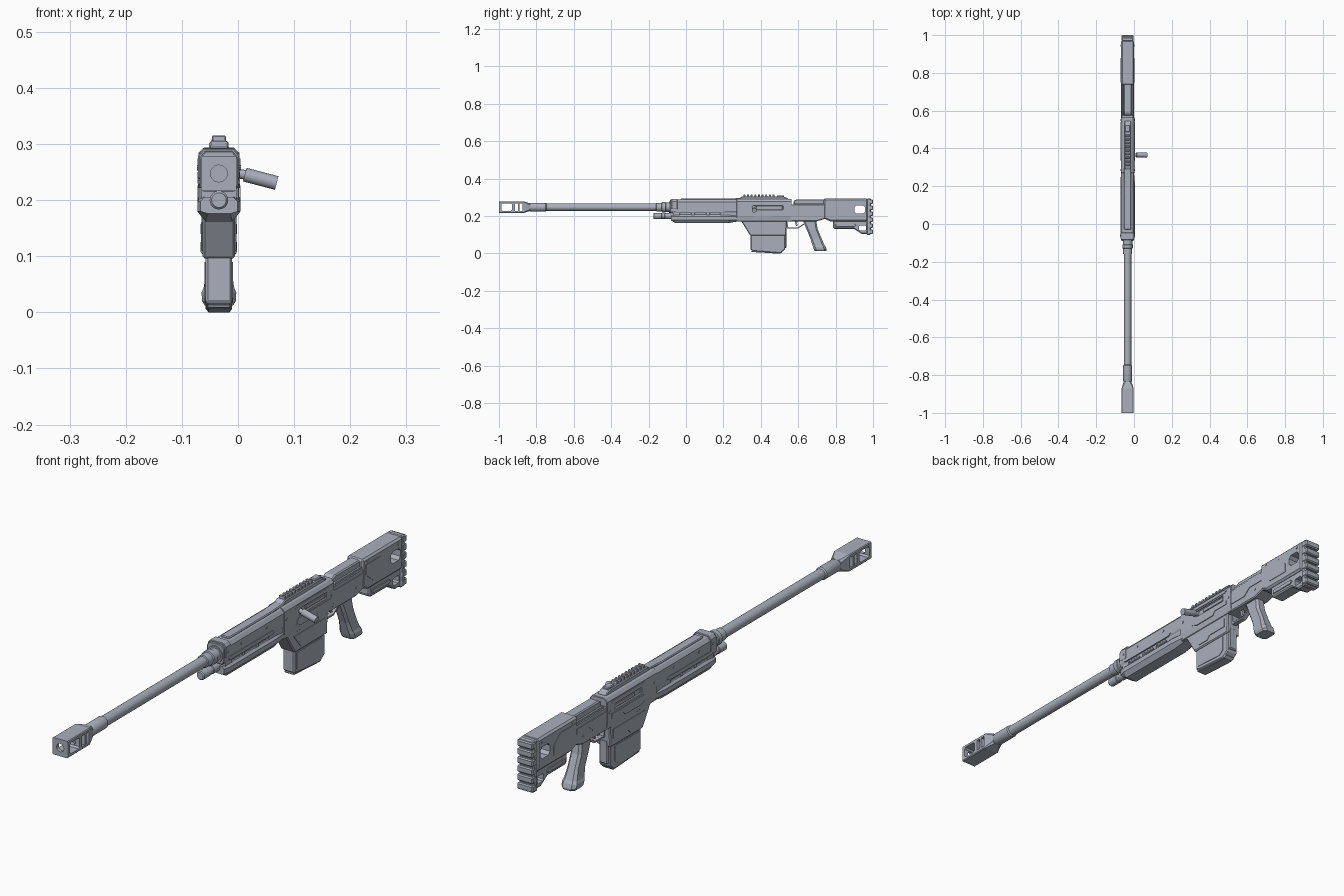
import bpy, bmesh, math
from mathutils import Vector

if "Cube" in bpy.data.objects:
    bpy.data.objects.remove(bpy.data.objects["Cube"])

CX = -0.034   # centre line of the rifle
BZ = 0.2475   # bore height
mat = bpy.data.materials.new("gunmetal_grey")
mat.diffuse_color = (0.40, 0.43, 0.50, 1)
mat.use_nodes = True
mat.node_tree.nodes["Principled BSDF"].inputs["Base Color"].default_value = mat.diffuse_color


def loft(name, rings, bevel=0.0, smooth=False):
    """Skin a list of equal-length rings and cap both ends."""
    bm = bmesh.new()
    vs = [[bm.verts.new(p) for p in r] for r in rings]
    n = len(rings[0])
    for a, b in zip(vs, vs[1:]):
        for i in range(n):
            bm.faces.new((a[i], a[(i + 1) % n], b[(i + 1) % n], b[i]))
    bm.faces.new(vs[0][::-1])
    bm.faces.new(vs[-1])
    bmesh.ops.recalc_face_normals(bm, faces=bm.faces)
    me = bpy.data.meshes.new(name)
    bm.to_mesh(me)
    bm.free()
    me.materials.append(mat)
    ob = bpy.data.objects.new(name, me)
    bpy.context.collection.objects.link(ob)
    bpy.ops.object.select_all(action='DESELECT')
    bpy.context.view_layer.objects.active = ob
    ob.select_set(True)
    if bevel:
        m = ob.modifiers.new("bevel", 'BEVEL')
        m.width, m.segments, m.limit_method = bevel, 1, 'ANGLE'
        m.angle_limit = math.radians(40)
        bpy.ops.object.modifier_apply(modifier=m.name)
    if smooth:
        bpy.ops.object.shade_smooth_by_angle(angle=math.radians(35))
    return ob


def profile(name, pts, half, bevel=0.0, x=CX):
    """Side outline (y, z) given thickness in x."""
    return loft(name, [[(x + s * half, y, z) for y, z in pts] for s in (-1, 1)], bevel)


def box(name, y0, y1, z0, z1, half, bevel=0.0, x=CX):
    return profile(name, [(y0, z0), (y1, z0), (y1, z1), (y0, z1)], half, bevel, x)


def section(name, half_pts, y0, y1, bevel=0.0):
    """Front outline given as its right half (dx, z), mirrored, run along y."""
    pts = [(CX + x, z) for x, z in half_pts] + [(CX - x, z) for x, z in half_pts[::-1]]
    return loft(name, [[(x, y, z) for x, z in pts] for y in (y0, y1)], bevel)


def tube(name, steps, z=BZ, n=24):
    """Turned part along y: steps of (y, radius)."""
    return loft(name, [[(CX + r * math.cos(2 * math.pi * i / n), y, z + r * math.sin(2 * math.pi * i / n))
                        for i in range(n)] for y, r in steps], smooth=True)


def rod(name, p, q, r, n=20):
    p, q = Vector(p), Vector(q)
    rot = (q - p).to_track_quat('Z', 'Y')
    ring = [rot @ Vector((r * math.cos(2 * math.pi * i / n), r * math.sin(2 * math.pi * i / n), 0)) for i in range(n)]
    return loft(name, [[c + v for v in ring] for c in (p, q)], smooth=True)


def cut(ob, *cutters):
    for c in cutters:
        m = ob.modifiers.new("cut", 'BOOLEAN')
        m.operation, m.object, m.solver = 'DIFFERENCE', c, 'EXACT'
        bpy.context.view_layer.objects.active = ob
        bpy.ops.object.modifier_apply(modifier=m.name)
        bpy.data.objects.remove(c)


def both_sides(name, pts, offset, half, bevel=0.0):
    for side, s in (("left", -1), ("right", 1)):
        profile(f"{name}_{side}", pts, half, bevel, CX + s * offset)


def rect(y0, y1, z0, z1):
    return [(y0, z0), (y1, z0), (y1, z1), (y0, z1)]


def octa(y, z, hy, hx, c=0.4):
    """Chamfered horizontal ring."""
    k = min(hy, hx) * c
    return [(CX + a, y + b, z) for a, b in ((hx, hy - k), (hx - k, hy), (k - hx, hy), (-hx, hy - k),
                                            (-hx, k - hy), (k - hx, -hy), (hx - k, -hy), (hx, k - hy))]


# Muzzle brake with bore and side ports
def square(y, h, k):
    return [(CX + a, y, BZ + b) for a, b in ((h, h - k), (h - k, h), (k - h, h), (-h, h - k),
                                             (-h, k - h), (k - h, -h), (h - k, -h), (h, k - h))]
brake = loft("muzzle_brake", [square(-1.0, .0315, .003), square(-.87, .0315, .003), square(-.835, .021, .008)])
cut(brake, tube("bore_cutter", [(-1.02, .015), (-.87, .015)]),
    box("port_cutter", -.987, -.93, .227, .268, .05, .006),
    box("slot_cutter", -.915, -.899, .227, .268, .05),
    box("slot_cutter", -.89, -.874, .227, .268, .05))

# Barrel, collars and gas tube
tube("barrel", [(-.845, .018), (-.83, .0235), (-.75, .0235), (-.745, .0195), (-.16, .0195), (-.158, .0235),
                (-.13, .0235), (-.128, .028), (-.11, .028), (-.108, .025), (-.09, .025), (-.09, .031), (-.06, .031)])
tube("gas_tube", [(-.175, .013), (-.171, .0165), (-.13, .0165), (-.128, .0145), (-.115, .0145),
                  (-.113, .0165), (-.05, .0165)], z=.2)

# Forward housing and vented handguard
section("forward_housing", [(.024, .288), (.035, .274), (.035, .226), (.028, .215)], -.085, .36, .002)
core = section("handguard_core", [(.031, .226), (.031, .18)], -.07, .34)
for y0, y1 in ((-.035, .03), (.045, .11), (.125, .185)):
    for s in (-1, 1):
        cut(core, box("vent_cutter", y0, y1, .204, .219, .01, .004, CX + s * .033))
def guard(y, zb, w):
    half = [(w - .008, .206), (w, .198), (w, .18), (w * .62, zb)]
    return [(CX + a, y, b) for a, b in half] + [(CX - a, y, b) for a, b in half[::-1]]
loft("lower_handguard", [guard(-.08, .176, .033), guard(-.055, .162, .0385), guard(.225, .162, .0385), guard(.28, .172, .033)])
both_sides("handguard_strip", [(-.05, .222), (.2, .222), (.215, .229), (.2, .236), (-.05, .236), (-.06, .229)], .035, .0025)
section("front_band", [(.027, .292), (.037, .279), (.037, .24), (.033, .236)], -.078, -.045, .002)
profile("top_ridge", [(-.03, .284), (.24, .284), (.3, .291), (.3, .297), (.22, .293), (-.03, .293)], .018, .003)

# Receiver with ejection port
receiver = section("receiver", [(.026, .29), (.036, .277), (.036, .2), (.031, .172)], .27, .565, .002)
cut(receiver, box("port_cutter", .36, .52, .233, .257, .006, .003, CX + .036),
    box("port_cutter", .36, .52, .233, .257, .006, .003, CX - .036))
both_sides("bolt_cover", rect(.4, .515, .238, .252), .0315, .002, .001)
both_sides("receiver_upper_plate", [(.335, .262), (.53, .262), (.54, .268), (.53, .274), (.35, .274)], .036, .0025)
both_sides("receiver_lower_plate", [(.34, .205), (.37, .195), (.46, .195), (.475, .21), (.54, .21), (.54, .226), (.35, .226)], .036, .0025)

# Charging handle on the right
rod("charging_handle_stem", (-.005, .365, .248), (.014, .365, .245), .0085)
rod("charging_handle_knob", (.012, .365, .2455), (.069, .365, .2305), .0125)

# Sight rail with teeth
profile("sight_rail", [(.285, .285), (.545, .285), (.545, .295), (.52, .305), (.3, .305), (.285, .295)], .0175, .003)
for i in range(9):
    y = .312 + i * .0195
    profile(f"rail_tooth_{i + 1}", [(y - .006, .303), (y + .006, .303), (y + .0045, .3155), (y - .0045, .3155)], .0125, .002)
box("rail_rear_block", .487, .525, .3, .311, .013, .003)

# Magazine well and magazine
profile("magazine_well", [(.285, .185), (.3, .165), (.343, .096), (.535, .096), (.54, .185)], .029, .004)
both_sides("magazine_well_rib", [(.335, .16), (.375, .11), (.42, .11), (.435, .125), (.52, .125), (.52, .16)], .029, .0025)
profile("magazine", [(.346, .11), (.346, .018), (.36, .012), (.49, .002), (.505, .002), (.53, .022), (.53, .11)], .0235, .004)
both_sides("magazine_panel", [(.36, .09), (.36, .026), (.485, .018), (.505, .035), (.505, .09)], .0235, .002)
profile("magazine_floor", [(.35, .014), (.35, .008), (.48, 0), (.505, 0), (.518, .01), (.5, .014)], .0205, .002)
box("magazine_spine", .515, .537, .03, .12, .018, .004)

# Trigger and guard
profile("trigger_guard", [(.53, .175), (.54, .133), (.6, .133), (.632, .155), (.632, .162), (.597, .139),
                          (.547, .139), (.54, .175)], .009)
profile("trigger", [(.58, .18), (.6, .18), (.594, .162), (.598, .146), (.59, .146), (.583, .162)], .005)

# Pistol grip
loft("pistol_grip", [octa(.655, .19, .04, .021), octa(.664, .165, .034, .02), octa(.674, .13, .03, .022),
                     octa(.695, .08, .03, .022), octa(.708, .045, .032, .027), octa(.713, .035, .034, .031),
                     octa(.718, .02, .034, .03), octa(.72, .012, .03, .025)])

# Rear receiver and cheek block
profile("rear_receiver", [(.54, .172), (.7, .172), (.76, .19), (.76, .262), (.555, .262), (.54, .27)], .0325, .004)
profile("cheek_block", [(.575, .255), (.75, .255), (.75, .289), (.59, .289), (.575, .28)], .021, .004)
both_sides("cheek_rail", [(.57, .258), (.74, .258), (.74, .268), (.58, .268)], .026, .004, .001)
both_sides("rear_plate", [(.56, .2), (.64, .2), (.67, .225), (.74, .225), (.74, .245), (.56, .245)], .0325, .0025)

# Stock with thumb opening
stock = profile("stock", [(.735, .187), (.77, .172), (.972, .172), (.972, .293), (.735, .293)], .0345, .007)
cut(stock, box("opening_cutter", .9, .957, .213, .257, .06, .011))
both_sides("stock_panel", [(.75, .27), (.75, .235), (.79, .2), (.88, .2), (.88, .235), (.84, .27)], .0345, .002)
foot = profile("stock_foot", [(.785, .18), (.785, .14), (.795, .13), (.9, .13), (.94, .104), (.972, .104), (.972, .18)], .026, .005)
cut(foot, box("foot_cutter", .925, .962, .122, .15, .05, .005))
both_sides("foot_rail", [(.8, .142), (.9, .142), (.91, .15), (.9, .158), (.8, .158)], .0265, .003, .001)

# Ribbed butt pad
box("butt_pad", .966, .99, .1, .294, .031, .005)
for i in range(6):
    z = .104 + i * .032
    box(f"butt_rib_{i + 1}", .97, 1.0, z, z + .025, .0325, .004)

# Bolt heads on both sides
for i, (y, z, d) in enumerate([(-.06, .258, .037), (.02, .258, .035), (.17, .258, .035), (.285, .245, .036),
                               (.55, .235, .036), (.56, .19, .033), (.7, .205, .0325), (.765, .28, .0345), (.945, .275, .0345)]):
    for s in (-1, 1):
        rod(f"bolt_head_{i + 1}_{'right' if s > 0 else 'left'}", (CX + s * (d - .006), y, z), (CX + s * (d + .002), y, z), .005, 8)
